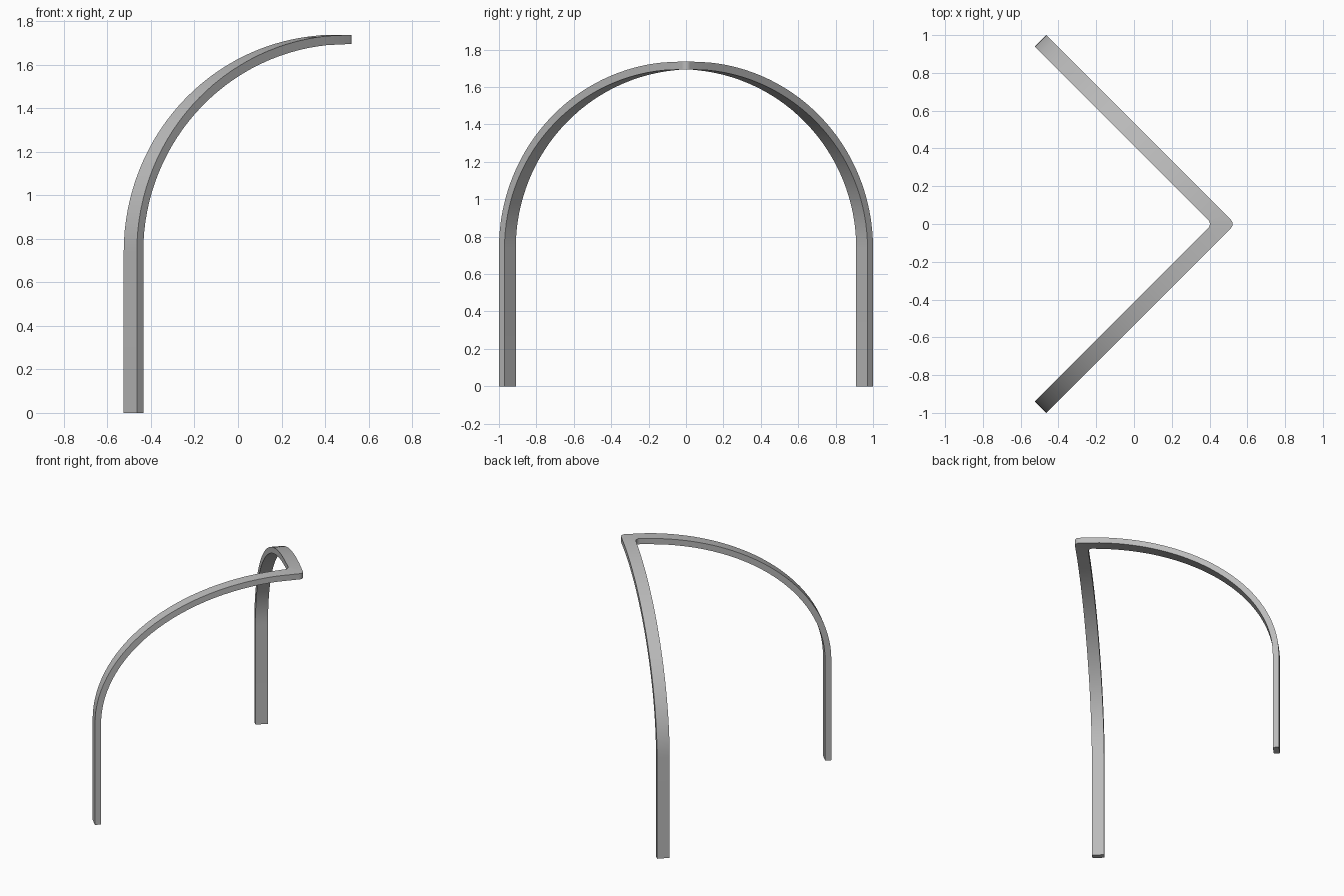
import bpy, bmesh, math
from mathutils import Vector

cube = bpy.data.objects.get("Cube")
if cube:
    bpy.data.objects.remove(cube, do_unlink=True)

WIDTH, DEPTH = 0.085, 0.042          # bar section
SPRING, TOP = 0.74, 1.715            # centre heights where the curve starts and ends
FOOT = Vector((-0.48, -0.955, 0))    # centre of the front foot
APEX = FOOT.x - FOOT.y               # where both legs meet on the x axis
ROUND = 0.032                        # corner rounding in plan
STEPS = 32

material = bpy.data.materials.new("grey_metal")
material.use_nodes = True
colour = (0.5, 0.5, 0.5, 1)
material.diffuse_color = colour
material.node_tree.nodes["Principled BSDF"].inputs["Base Color"].default_value = colour

along = Vector((1, 1, 0)).normalized()
side = Vector((1, -1, 0)).normalized() * WIDTH / 2
run = -FOOT.y * math.sqrt(2)
rise = TOP - SPRING


def leg_ring(u, z, normal):
    """Four corners of the section at distance u along the leg."""
    centre = FOOT + along * u + Vector((0, 0, z))
    out = (along * normal[0] + Vector((0, 0, normal[1]))) * DEPTH / 2
    return [centre + side + out, centre - side + out,
            centre - side - out, centre + side - out]


# Front leg: upright post, then a quarter ellipse
rings = [leg_ring(0, 0, (-1, 0))]
for i in range(STEPS):
    t = math.pi / 2 * i / STEPS
    n = Vector((-rise * math.cos(t), run * math.sin(t))).normalized()
    u = run * (1 - math.cos(t))
    if u < run - WIDTH / 2 - ROUND * 1.5:
        rings.append(leg_ring(u, SPRING + rise * math.sin(t), n))

# Rounded corner joining the two legs
half = WIDTH / math.sqrt(2)
corner = []
for i in range(9):
    a = math.radians(-45 + 90 * i / 8)
    x = APEX - ROUND * math.sqrt(2) + ROUND * math.cos(a)
    y = ROUND * math.sin(a)
    corner.append([Vector((x + s * half, y, TOP + h * DEPTH / 2))
                   for s, h in ((1, 1), (-1, 1), (-1, -1), (1, -1))])

# Back leg mirrors the front one
back = [[Vector((p.x, -p.y, p.z)) for p in ring] for ring in reversed(rings)]

bm = bmesh.new()
loops = [[bm.verts.new(p) for p in ring] for ring in rings + corner + back]
for a, b in zip(loops, loops[1:]):
    for k in range(4):
        j = (k + 1) % 4
        bm.faces.new((a[k], a[j], b[j], b[k]))
bm.faces.new(loops[0])
bm.faces.new(loops[-1])
bmesh.ops.recalc_face_normals(bm, faces=bm.faces)

mesh = bpy.data.meshes.new("bent_arch")
bm.to_mesh(mesh)
bm.free()
mesh.materials.append(material)
arch = bpy.data.objects.new("bent_arch", mesh)
bpy.context.collection.objects.link(arch)
bpy.context.view_layer.objects.active = arch
arch.select_set(True)
bpy.ops.object.shade_smooth_by_angle(angle=math.radians(30))
